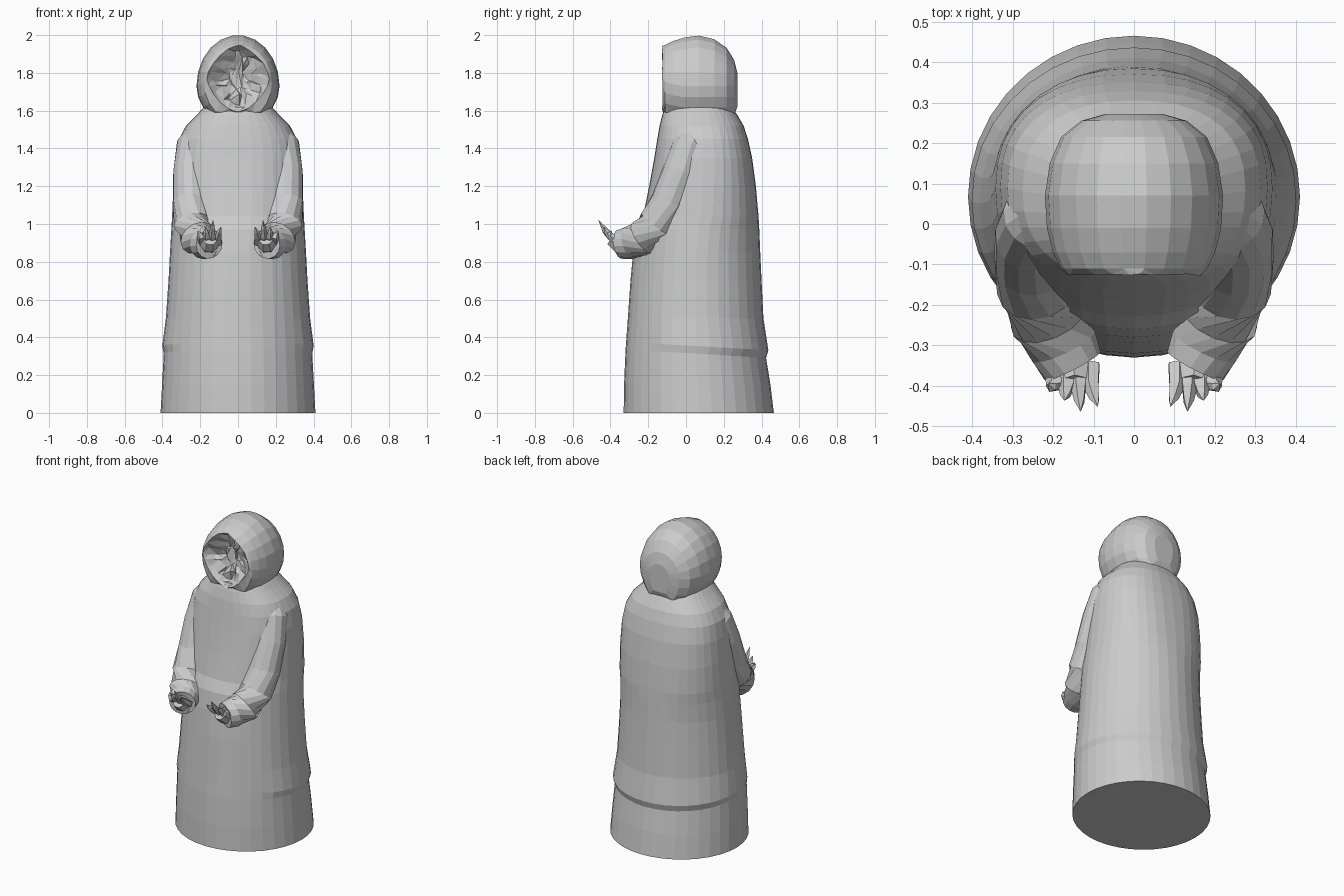
import bpy
import bmesh
import random
from math import cos, sin, pi, copysign
from mathutils import Vector

random.seed(4)
if "Cube" in bpy.data.objects:
    bpy.data.objects.remove(bpy.data.objects["Cube"], do_unlink=True)

GREY = (0.6, 0.6, 0.6, 1)
stone = bpy.data.materials.new("stone grey")
stone.use_nodes = True
stone.diffuse_color = GREY
stone.node_tree.nodes["Principled BSDF"].inputs["Base Color"].default_value = GREY


def loft(bm, rings):
    """Skin a list of equally long point rings and cap both ends."""
    rows = [[bm.verts.new(p) for p in ring] for ring in rings]
    for a, b in zip(rows, rows[1:]):
        for i in range(len(a)):
            j = (i + 1) % len(a)
            bm.faces.new((a[i], a[j], b[j], b[i]))
    bm.faces.new(rows[0])
    bm.faces.new(rows[-1])


def finish(name, bm, mirror=False):
    bmesh.ops.recalc_face_normals(bm, faces=bm.faces)
    mesh = bpy.data.meshes.new(name)
    bm.to_mesh(mesh)
    bm.free()
    mesh.materials.append(stone)
    obj = bpy.data.objects.new(name, mesh)
    bpy.context.collection.objects.link(obj)
    if mirror:
        obj.modifiers.new("mirror", "MIRROR")
    return obj


def power(v, n):
    return copysign(abs(v) ** (2 / n), v)


def tube(path, sides):
    """Rings square to a path of (x, y, z, radius)."""
    pts = [Vector(p[:3]) for p in path]
    rings = []
    for k, p in enumerate(pts):
        t = (pts[min(k + 1, len(pts) - 1)] - pts[max(k - 1, 0)]).normalized()
        u = t.cross(Vector((0.6, 0.5, 0.6))).normalized()
        v = t.cross(u)
        rings.append([p + path[k][3] * (u * cos(2 * pi * i / sides) + v * sin(2 * pi * i / sides))
                      for i in range(sides)])
    return rings


# Robe: height, half width, front, back, squareness
robe_rows = [
    (0, .41, -.33, .465, 2), (.15, .402, -.328, .447, 2), (.305, .393, -.32, .424, 2),
    (.345, .393, -.317, .428, 2), (.5, .382, -.308, .41, 2), (.7, .368, -.294, .4, 2),
    (.85, .36, -.28, .393, 2), (.97, .353, -.26, .388, 2.1), (1.04, .349, -.228, .384, 2.2),
    (1.2, .342, -.195, .37, 2.3), (1.35, .33, -.168, .35, 2.4), (1.45, .312, -.152, .328, 2.4),
    (1.52, .275, -.14, .305, 2.4), (1.58, .215, -.125, .27, 2.4), (1.62, .18, -.11, .24, 2.4),
]
bm = bmesh.new()
rings = []
for z, w, front, back, n in robe_rows:
    ring = []
    for i in range(36):
        a = 2 * pi * i / 36
        x = w * power(cos(a), n)
        y = (front + back) / 2 + (back - front) / 2 * power(sin(a), n)
        dz = 0
        if .3 < z < .35:      # sloping fold that runs round the back
            dz = -.06 * (y - .2)
            if z > .32 and y > -.16:
                x, y = x * 1.02, y + .008 * (y > .1)
        ring.append((x, y, z + dz))
    rings.append(ring)
loft(bm, rings)
finish("robe", bm)

# Hood: egg-shaped slices from the back to the rim, then a crumpled hollow
SIDES = 22


def egg(y, w, low, mid, top):
    ring = []
    for i in range(SIDES):
        a = 2 * pi * i / SIDES
        z = mid + (top - mid) * sin(a) if sin(a) > 0 else mid + (mid - low) * 1.3 * sin(a)
        ring.append(Vector((w * cos(a), y, max(z, low))))
    return ring


def diamond(y, w, crumple):
    ring = []
    for i in range(SIDES):
        a = 2 * pi * i / SIDES
        p = Vector((w * power(cos(a), 1.55), y, 1.77 + 1.06 * w * power(sin(a), 1.55)))
        ring.append(p + Vector([random.uniform(-crumple, crumple) for _ in range(3)]))
    return ring


bm = bmesh.new()
loft(bm, [
    egg(.272, .07, 1.62, 1.73, 1.8), egg(.255, .13, 1.575, 1.73, 1.87),
    egg(.215, .18, 1.57, 1.73, 1.935), egg(.15, .208, 1.57, 1.73, 1.98),
    egg(.07, .22, 1.57, 1.73, 2.0), egg(-.01, .215, 1.57, 1.73, 1.99),
    egg(-.07, .2, 1.58, 1.74, 1.97), egg(-.11, .18, 1.59, 1.75, 1.95),
    diamond(-.125, .166, .002), diamond(-.09, .135, .012),
    diamond(-.075, .09, .02), diamond(-.05, .045, .015),
])
bmesh.ops.triangulate(bm, faces=[f for f in bm.faces if f.calc_center_median().y < -.04])
finish("hood", bm)

# Sleeves: bent arms with a hollow cuff
bm = bmesh.new()
loft(bm, tube([
    (.2, .06, 1.5, .06), (.235, .02, 1.42, .09), (.25, -.03, 1.28, .094),
    (.25, -.09, 1.12, .096), (.24, -.155, 1.0, .1), (.21, -.23, .925, .1),
    (.175, -.3, .9, .088), (.152, -.35, .893, .078), (.152, -.345, .893, .058),
    (.165, -.31, .895, .045),
], 14))
finish("sleeves", bm, mirror=True)

# Hands: a small palm with pointed, upturned fingers
bm = bmesh.new()
loft(bm, tube([(.165, -.3, .89, .045), (.152, -.36, .895, .05), (.148, -.395, .92, .038)], 7))
for x, y, z in [(.09, -.45, .985), (.132, -.462, 1.02), (.172, -.435, .985), (.212, -.395, .965)]:
    base = .15 + (x - .15) * .75
    loft(bm, tube([(base, -.35, .9, .024), (base, -.4, .935, .021),
                   ((base + x) / 2, (y - .4) / 2 - .004, (z + .935) / 2, .014),
                   (x, y, z, .001)], 5))
finish("hands", bm, mirror=True)
